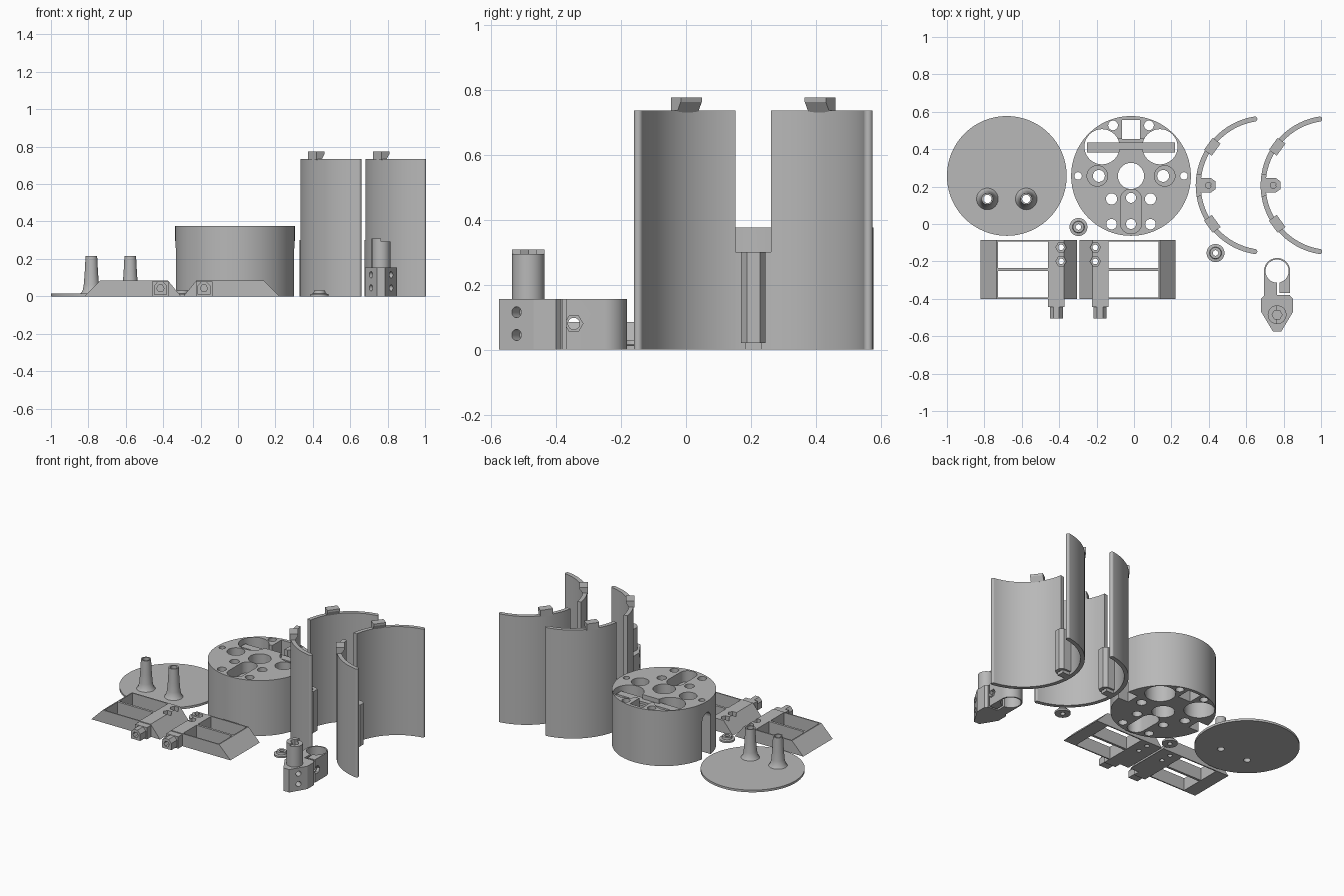
import bpy
import bmesh
from math import cos, sin, pi, radians
from mathutils import Vector, Matrix

old = bpy.data.objects.get("Cube")
if old:
    bpy.data.objects.remove(old)

grey = bpy.data.materials.new("plain_grey")
grey.use_nodes = True
colour = (0.48, 0.48, 0.48, 1)
grey.diffuse_color = colour
grey.node_tree.nodes["Principled BSDF"].inputs["Base Color"].default_value = colour


def finish(name, bm):
    bmesh.ops.recalc_face_normals(bm, faces=bm.faces)
    mesh = bpy.data.meshes.new(name)
    bm.to_mesh(mesh)
    bm.free()
    mesh.materials.append(grey)
    ob = bpy.data.objects.new(name, mesh)
    bpy.context.collection.objects.link(ob)
    return ob


def prism(name, pts, lo, hi, axis="z"):
    """Extrude an outline along z, or an x-z outline along y."""
    bm = bmesh.new()
    place = (lambda a, b, c: (a, b, c)) if axis == "z" else (lambda a, b, c: (a, c, b))
    low = [bm.verts.new(place(a, b, lo)) for a, b in pts]
    top = [bm.verts.new(place(a, b, hi)) for a, b in pts]
    bm.faces.new(low)
    bm.faces.new(top)
    for i in range(len(pts)):
        j = (i + 1) % len(pts)
        bm.faces.new((low[i], low[j], top[j], top[i]))
    return finish(name, bm)


def circle(x, y, r, n=32):
    return [(x + r * cos(2 * pi * i / n), y + r * sin(2 * pi * i / n)) for i in range(n)]


def cyl(x, y, r, lo=-0.1, hi=1, n=32, name="cutter"):
    return prism(name, circle(x, y, r, n), lo, hi)


def box(x0, x1, y0, y1, z0, z1, name="cutter"):
    return prism(name, [(x0, y0), (x1, y0), (x1, y1), (x0, y1)], z0, z1)


def rod(start, direction, r, length, n=24):
    ob = cyl(0, 0, r, -length, length, n)
    ob.matrix_world = Matrix.Translation(start) @ Vector(direction).to_track_quat("Z", "Y").to_matrix().to_4x4()
    return ob


def lathe(name, x, y, profile, n=40):
    """Turn a closed radius-height profile about a vertical axis."""
    bm = bmesh.new()
    rings = [[bm.verts.new((px, py, z)) for px, py in circle(x, y, r, n)] for r, z in profile]
    for k in range(len(rings)):
        a, b = rings[k], rings[(k + 1) % len(rings)]
        for i in range(n):
            j = (i + 1) % n
            bm.faces.new((a[i], a[j], b[j], b[i]))
    return finish(name, bm)


def cut(ob, *cutters):
    for c in cutters:
        mod = ob.modifiers.new("cut", "BOOLEAN")
        mod.operation = "DIFFERENCE"
        mod.solver = "EXACT"
        mod.object = c
        bpy.context.view_layer.objects.active = ob
        bpy.ops.object.modifier_apply(modifier=mod.name)
        bpy.data.objects.remove(c)


# Round cover with two flared hollow posts
cx, cy, R = -0.68, 0.257, 0.32
cover = cyl(cx, cy, R, 0, 0.015, 96, "cover_disc")
for side in (-1, 1):
    px, py = cx + side * 0.104, cy - 0.123
    cut(cover, cyl(px, py, 0.022))
    lathe("cover_post", px, py, [(0.022, 0), (0.06, 0.012), (0.047, 0.03), (0.041, 0.06),
                                 (0.036, 0.12), (0.031, 0.215), (0.022, 0.215)])

# Drum body with bored holes, pockets and side slots
dx = -0.016
drum = cyl(dx, cy, R, 0, 0.375, 96, "drum_body")
cut(drum, cyl(dx, cy, 0.07), box(dx - 0.047, dx + 0.047, 0.455, 0.555, -0.1, 1),
    box(dx - 0.07, dx + 0.07, 0.4, 0.456, 0.33, 1))
for side in (-1, 1):
    cut(drum,
        cyl(dx + side * 0.155, 0.413, 0.094, n=48),
        cyl(dx + side * 0.104, cy - 0.123, 0.03),
        cyl(dx + side * 0.104, cy - 0.258, 0.028),
        cyl(dx + side * 0.096, 0.527, 0.026),
        cyl(dx + side * 0.283, cy, 0.02),
        cyl(dx + side * 0.18, cy, 0.055, 0.28),
        cyl(dx + side * 0.172, cy, 0.032))
    # arched side slot
    xa, xb = sorted((dx + side * 0.24, dx + side * 0.4))
    cut(drum, box(xa, xb, cy - 0.045, cy + 0.045, -0.1, 0.255),
        rod((dx + side * 0.34, cy, 0.254), (1, 0, 0), 0.0449, 0.1))
# stadium pocket from above and below with two holes in its floor
ends = circle(dx, 0, 0.057, 32)
stadium = [(x, y + (0.13 if i <= 16 else 0.005)) for i, (x, y) in enumerate(ends)]
cut(drum, prism("cutter", stadium, 0.3, 1), prism("cutter", stadium, -0.1, 0.25),
    cyl(dx, 0.14, 0.027), cyl(dx, 0, 0.027))
box(dx - 0.235, dx + 0.235, 0.382, 0.435, 0.29, 0.345, "drum_cross_bar")


# Curved wall shells
def arc(x, y, r0, r1, a0, a1, n):
    angles = [radians(a0 + (a1 - a0) * i / n) for i in range(n + 1)]
    return ([(x + r1 * cos(a), y + r1 * sin(a)) for a in angles]
            + [(x + r0 * cos(a), y + r0 * sin(a)) for a in reversed(angles)])


sy, r0, r1 = 0.207, 0.345, 0.372
mid = (r0 + r1) / 2
for sx in (0.702, 1.049):
    prism("shell_bridge", arc(sx, sy, r0, r1, 171, 189, 6), 0, 0.3)
    for side in (-1, 1):
        prism("shell_wall", arc(sx, sy, r0, r1, 180 + side * 9, 180 + side * 81, 28), 0, 0.735)
        a = radians(180 + side * 81)
        cyl(sx + mid * cos(a), sy + mid * sin(a), 0.0135, 0, 0.735, 20, "shell_rounded_edge")
        # hooked tab on the upper rim
        hook = prism("shell_hook", [(-0.014, 0.73), (0.018, 0.73), (0.018, 0.775),
                                    (-0.034, 0.775), (-0.034, 0.762)], -0.04, 0.04, "y")
        a = radians(180 - side * 36)
        hook.matrix_world = (Matrix.Translation((sx + mid * cos(a), sy + mid * sin(a), 0))
                             @ Matrix.Rotation(a, 4, "Z"))
    # screw column on the inside
    tab = [(sx - 0.36, sy - 0.038), (sx - 0.29, sy - 0.038), (sx - 0.265, sy - 0.02),
           (sx - 0.265, sy + 0.02), (sx - 0.29, sy + 0.038), (sx - 0.36, sy + 0.038)]
    column = prism("shell_screw_column", tab, 0.02, 0.3)
    cut(column, cyl(sx - 0.304, sy, 0.016))
    box(sx - 0.36, sx - 0.29, sy - 0.025, sy + 0.025, 0, 0.02, "shell_column_foot")

# Mirrored pair of wedge frames
for side, flip in (("right", lambda x: x), ("left", lambda x: -0.597 - x)):
    def m(pts):
        return [(flip(x), b) for x, b in pts]

    def rect(x0, x1, b0, b1):
        return m([(x0, b0), (x1, b0), (x1, b1), (x0, b1)])

    frame = prism(side + "_wedge_frame", m([(-0.82, 0), (-0.735, 0.085), (-0.375, 0.085), (-0.305, 0)]),
                  -0.4, -0.085, "y")
    cut(frame, prism("cutter", rect(-0.727, -0.46, -0.392, -0.25), -1, 1),
        prism("cutter", rect(-0.727, -0.46, -0.234, -0.093), -1, 1))
    for y in (-0.125, -0.2):
        cut(frame, cyl(flip(-0.39), y, 0.028, 0.055, 1, 6), cyl(flip(-0.39), y, 0.015))
    prism(side + "_frame_arm", rect(-0.46, -0.372, 0, 0.08), -0.445, -0.399, "y")
    tip = prism(side + "_arm_tip", m([(-0.45, 0.01), (-0.38, 0.01), (-0.38, 0.055), (-0.4, 0.078),
                                      (-0.43, 0.078), (-0.45, 0.055)]), -0.505, -0.444, "y")
    cut(tip, rod((flip(-0.415), -0.505, 0.042), (0, 1, 0), 0.02, 0.04, 6))

# Two stepped washers
for wx, wy in ((-0.297, -0.016), (0.436, -0.155)):
    lathe("stepped_washer", wx, wy, [(0.015, 0), (0.048, 0), (0.048, 0.012), (0.032, 0.015),
                                     (0.03, 0.03), (0.015, 0.03)])

# Clamp with round jaw, angled nose and upright post
kx, ky = 0.765, -0.252
jaw = [(kx + 0.07 * cos(pi * i / 32), ky + 0.07 * sin(pi * i / 32)) for i in range(33)]
nose = [(-0.07, -0.385), (-0.085, -0.4), (-0.085, -0.47), (-0.022, -0.575),
        (0.022, -0.575), (0.085, -0.47), (0.085, -0.4), (0.07, -0.385)]
clamp = prism("clamp_body", jaw + [(kx + x, y) for x, y in nose], 0, 0.155)
cut(clamp, cyl(kx, ky, 0.062, n=48),
    box(kx, kx + 0.014, -0.38, -0.3, -1, 1),
    box(kx + 0.001, kx + 0.2, -0.3795, -0.369, -1, 1),
    rod((kx + 0.07, -0.345, 0.08), (1, 0, 0), 0.028, 0.02, 6),
    rod((kx, -0.345, 0.08), (1, 0, 0), 0.018, 0.2))
for side in (-1, 1):
    for z in (0.045, 0.115):
        cut(clamp, rod((kx + side * 0.055, -0.522, z), (side * 0.87, -0.5, 0), 0.017, 0.05))
post = cyl(kx, -0.485, 0.05, 0.15, 0.308, 40, "clamp_post")
cut(post, cyl(kx, -0.485, 0.027, 0.25, 1, 6),
    box(kx, kx + 0.1, -0.6, -0.4, 0.294, 1))

# Smooth the curved faces and keep edges sharp
for ob in bpy.context.scene.objects:
    ob.select_set(ob.type == "MESH")
bpy.context.view_layer.objects.active = drum
bpy.ops.object.shade_smooth_by_angle(angle=radians(30))
